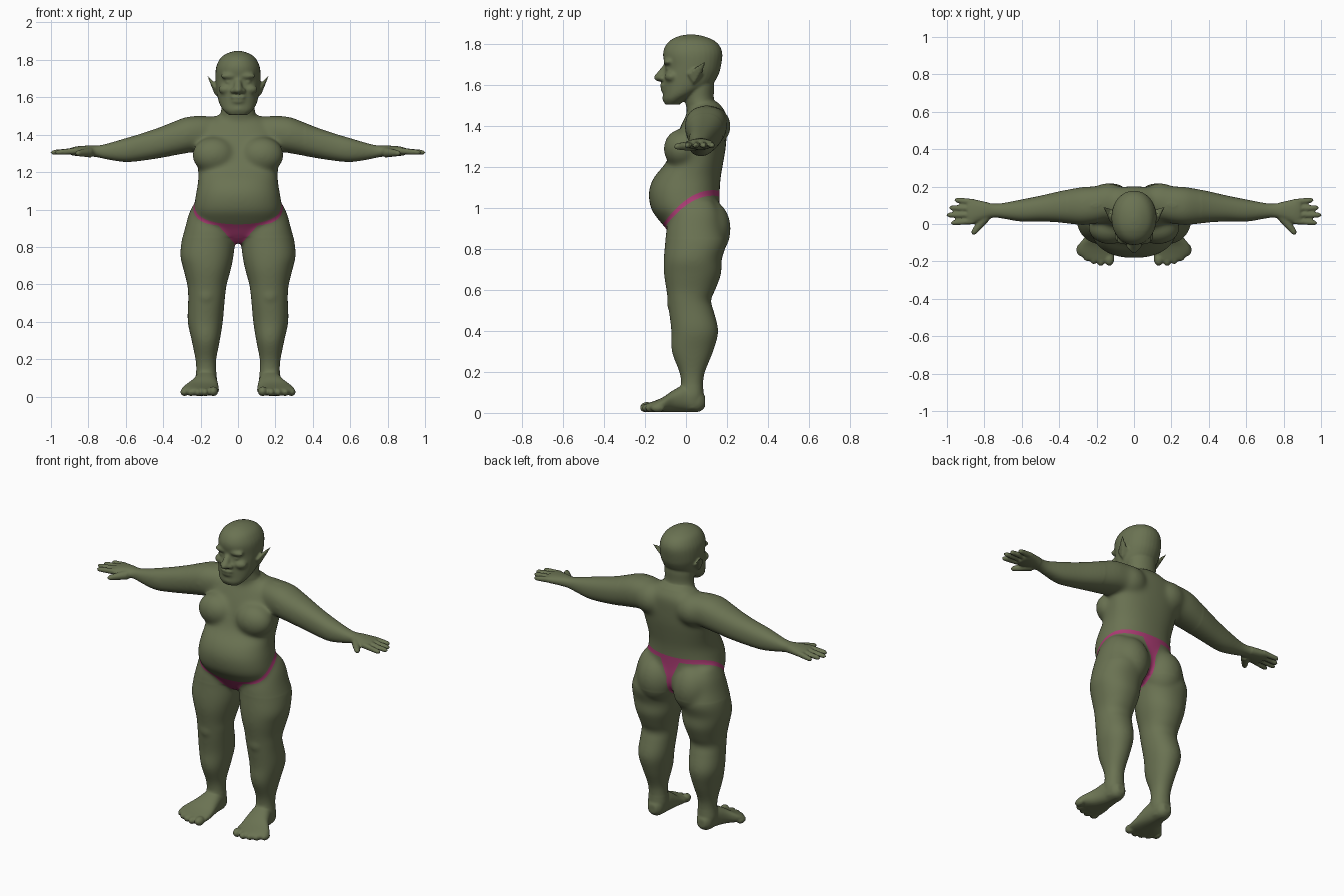
import bpy, bmesh, math
from mathutils import Vector, Matrix

cube = bpy.data.objects.get("Cube")
if cube:
    bpy.data.objects.remove(cube)

bm = bmesh.new()


def material(name, rgb):
    m = bpy.data.materials.new(name)
    m.use_nodes = True
    m.diffuse_color = (*rgb, 1)
    bsdf = m.node_tree.nodes["Principled BSDF"]
    bsdf.inputs["Base Color"].default_value = (*rgb, 1)
    bsdf.inputs["Roughness"].default_value = 0.8
    return m


def spline(rows, steps=4):
    """Smoothly interpolate rows of numbers (Catmull-Rom)."""
    out = []
    for i in range(len(rows) - 1):
        quad = [rows[max(i - 1, 0)], rows[i], rows[i + 1], rows[min(i + 2, len(rows) - 1)]]
        for k in range(steps):
            t = k / steps
            out.append([b + 0.5 * t * (c - a + t * (2 * a - 5 * b + 4 * c - d + t * (3 * (b - c) + d - a)))
                        for a, b, c, d in zip(*quad)])
    return out + [list(rows[-1])]


def skin(rings):
    loops = [[bm.verts.new(p) for p in ring] for ring in rings]
    n = len(loops[0])
    for lo, hi in zip(loops, loops[1:]):
        for i in range(n):
            j = (i + 1) % n
            bm.faces.new((lo[i], lo[j], hi[j], hi[i]))
    bm.faces.new(loops[0][::-1])
    bm.faces.new(loops[-1])


def loft(rows, axis, side=1, power=2.3, n=32):
    """Rows: position on the axis, then low and high limits on the other two axes."""
    order = {"X": (0, 1, 2), "Y": (1, 0, 2), "Z": (2, 0, 1)}[axis]
    rings = []
    for t, a0, a1, b0, b1 in spline(rows):
        ring = []
        for i in range(n):
            ang = math.tau * i / n
            c, s = math.cos(ang), math.sin(ang)
            c = math.copysign(abs(c) ** (2 / power), c)
            s = math.copysign(abs(s) ** (2 / power), s)
            p = Vector()
            p[order[0]] = t
            p[order[1]] = (a0 + a1) / 2 + c * (a1 - a0) / 2
            p[order[2]] = (b0 + b1) / 2 + s * (b1 - b0) / 2
            p.x *= side
            ring.append(p)
        rings.append(ring)
    skin(rings)


def centred(rows):
    return [(z, -w, w, y0, y1) for z, w, y0, y1 in rows]


def blob(centre, radii, side=1):
    x, y, z = centre
    mat = Matrix.Translation((x * side, y, z)) @ Matrix.Diagonal((*radii, 1))
    bmesh.ops.create_uvsphere(bm, u_segments=24, v_segments=16, radius=1, matrix=mat)


def taper(p, q, r0, r1, side=1):
    """Rounded, tapering rod from p to q."""
    p, q = Vector(p), Vector(q)
    p.x *= side
    q.x *= side
    turn = (q - p).to_track_quat("Z", "Y")
    rings = []
    for k in range(13):
        t = k / 12
        r = (r0 + (r1 - r0) * t) * (1 if t < 0.85 else math.sqrt(max(0.08, 1 - ((t - 0.85) / 0.15) ** 2)))
        rings.append([p.lerp(q, t) + turn @ Vector((r * math.cos(a), r * math.sin(a), 0))
                      for a in (math.tau * i / 14 for i in range(14))])
    skin(rings)


# Torso with hanging belly
loft(centred([(.82, .05, -.03, .08), (.86, .13, -.07, .13), (.9, .2, -.098, .16),
              (.95, .225, -.14, .168), (1, .235, -.172, .165), (1.08, .226, -.182, .165),
              (1.15, .214, -.157, .17), (1.22, .215, -.1, .182), (1.3, .225, -.065, .195),
              (1.38, .22, -.035, .2), (1.45, .19, -.002, .2), (1.49, .13, .02, .18),
              (1.52, .08, .02, .15)]), "Z")

# Neck and skull
loft(centred([(1.43, .15, .01, .19), (1.48, .11, .004, .165), (1.53, .09, -.005, .137),
              (1.6, .09, -.01, .138), (1.66, .08, -.01, .13)]), "Z", power=2)
loft(centred([(1.506, .052, -.102, -.03), (1.53, .078, -.113, 0), (1.56, .097, -.112, .06),
              (1.6, .109, -.113, .125), (1.65, .116, -.11, .158), (1.69, .12, -.103, .17),
              (1.75, .119, -.113, .178), (1.79, .106, -.102, .166), (1.82, .083, -.076, .135),
              (1.84, .045, -.035, .085), (1.848, .012, .01, .04)]), "Z", power=2.1)

# Nose, lips and chin
taper((0, -.09, 1.7), (0, -.137, 1.628), .016, .026)
blob((0, -.132, 1.638), (.024, .026, .02))
blob((0, -.108, 1.6), (.042, .02, .011))
blob((0, -.105, 1.577), (.037, .02, .011))
blob((0, -.09, 1.537), (.05, .026, .026))

for s in (1, -1):
    # Brow, eyes, cheeks and nostrils
    blob((.045, -.087, 1.714), (.05, .024, .018), s)
    blob((.046, -.086, 1.682), (.024, .014, .012), s)
    blob((.06, -.07, 1.642), (.045, .034, .028), s)
    blob((.026, -.115, 1.634), (.017, .02, .015), s)

    # Pointed ear
    pts = [(.1, 0, 1.655), (.1, .03, 1.595), (.105, .078, 1.64), (.13, .01, 1.655),
           (.124, .04, 1.61), (.135, .07, 1.655), (.17, .1, 1.725)]
    hull = bmesh.ops.convex_hull(bm, input=[bm.verts.new((x * s, y, z)) for x, y, z in pts])
    bmesh.ops.delete(bm, geom=hull["geom_interior"], context="VERTS")

    # Chest, shoulder blade and buttock
    blob((.128, -.02, 1.29), (.118, .09, .098), s)
    blob((.14, .12, 1.4), (.11, .1, .1), s)
    blob((.122, .1, .9), (.12, .12, .148), s)

    # Arm
    loft([(.08, .05, .18, 1.34, 1.49), (.17, .01, .2, 1.32, 1.5), (.25, -.005, .2, 1.305, 1.499),
          (.3, -.005, .195, 1.296, 1.488), (.4, .008, .175, 1.278, 1.447), (.5, .013, .152, 1.262, 1.412),
          (.6, .012, .132, 1.253, 1.382), (.7, .028, .113, 1.267, 1.353), (.75, .034, .11, 1.278, 1.343),
          (.8, .024, .12, 1.284, 1.342), (.86, .001, .133, 1.286, 1.338), (.89, .003, .132, 1.29, 1.331)],
         "X", s)

    # Fingers and thumb
    for base, tip, reach in ((.117, .129, .96), (.083, .087, .989), (.049, .048, 1.003), (.016, .005, .98)):
        taper((.86, base, 1.314), (reach, tip, 1.304), .018, .0135, s)
    taper((.79, .04, 1.305), (.866, -.057, 1.3), .028, .014, s)

    # Leg
    loft([(1.04, .12, .232, -.02, .13), (.98, .08, .262, -.065, .165), (.9, .022, .284, -.095, .185),
          (.83, .016, .302, -.102, .198), (.75, .024, .308, -.109, .175), (.68, .038, .292, -.108, .172),
          (.6, .06, .272, -.096, .143), (.55, .067, .267, -.089, .122), (.5, .072, .267, -.084, .135),
          (.4, .081, .269, -.072, .158), (.3, .097, .248, -.07, .133), (.2, .116, .228, -.033, .093),
          (.14, .116, .224, -.024, .084), (.08, .113, .228, -.03, .086), (.02, .125, .215, -.02, .075)],
         "Z", s, 2.15)
    blob((.17, -.042, .54), (.06, .052, .065), s)

    # Foot and toes
    loft([(.094, .145, .195, .03, .08), (.065, .122, .218, .006, .12), (0, .112, .23, .004, .138),
          (-.06, .106, .255, .004, .112), (-.11, .102, .295, .004, .078), (-.15, .102, .3, .004, .06),
          (-.185, .11, .268, .006, .048), (-.2, .116, .235, .01, .042)], "Y", s)
    for x, y, r in ((.132, -.19, .026), (.177, -.192, .022), (.215, -.182, .022),
                    (.252, -.165, .022), (.286, -.138, .022)):
        blob((x, y, r + .002), (r, .034, r), s)

# Fuse the parts into one skin
bmesh.ops.recalc_face_normals(bm, faces=bm.faces)
mesh = bpy.data.meshes.new("body")
bm.to_mesh(mesh)
bm.free()
body = bpy.data.objects.new("body", mesh)
bpy.context.collection.objects.link(body)
remesh = body.modifiers.new("fuse", "REMESH")
remesh.mode = "VOXEL"
remesh.voxel_size = .006
depsgraph = bpy.context.evaluated_depsgraph_get()
fused = bpy.data.meshes.new_from_object(body.evaluated_get(depsgraph))
body.modifiers.clear()
bm = bmesh.new()
bm.from_mesh(fused)

# Soften: lightly everywhere, more on the face and limbs, most on the trunk
face = [v for v in bm.verts if v.co.y < -.04 and v.co.z > 1.51]
limbs = [v for v in bm.verts if abs(v.co.x) < .78 and .13 < v.co.z < 1.5]
trunk = [v for v in bm.verts if abs(v.co.x) < .36 and .85 < v.co.z < 1.5]
for verts, rounds in ((bm.verts[:], 3), (face, 6), (limbs, 18), (trunk, 30)):
    for _ in range(rounds):
        bmesh.ops.smooth_vert(bm, verts=verts, factor=.5, use_axis_x=True, use_axis_y=True, use_axis_z=True)


def thong(p):
    """Positive inside the thong: waistband, front triangle and back strap."""
    x, y, z = abs(p.x), p.y, p.z
    top = 1.04 + .725 * y - 2.75 * y * y
    if y < .03:
        strap = .02 + .9 * max(0, z - .82) - x
    else:
        strap = .016 + .45 * max(0, z - .95) - x
    return min(top - z, max(z - top + .027, min(strap, z - .79)))


# Cut the thong outline into the skin and colour it
cuts = []
value = {v: thong(v.co) for v in bm.verts}
for e in bm.edges[:]:
    a, b = e.verts
    ga, gb = value[a], value[b]
    if (ga > 0) != (gb > 0):
        cuts.append(bmesh.utils.edge_split(e, a, min(.97, max(.03, ga / (ga - gb))))[1])
bmesh.ops.connect_verts(bm, verts=cuts)
for f in bm.faces:
    f.smooth = True
    f.material_index = int(thong(f.calc_center_median()) > 0)

fused.materials.append(material("olive skin", (.145, .17, .085)))
fused.materials.append(material("pink cloth", (.4, .045, .17)))
bm.to_mesh(fused)
bm.free()
body.data = fused
